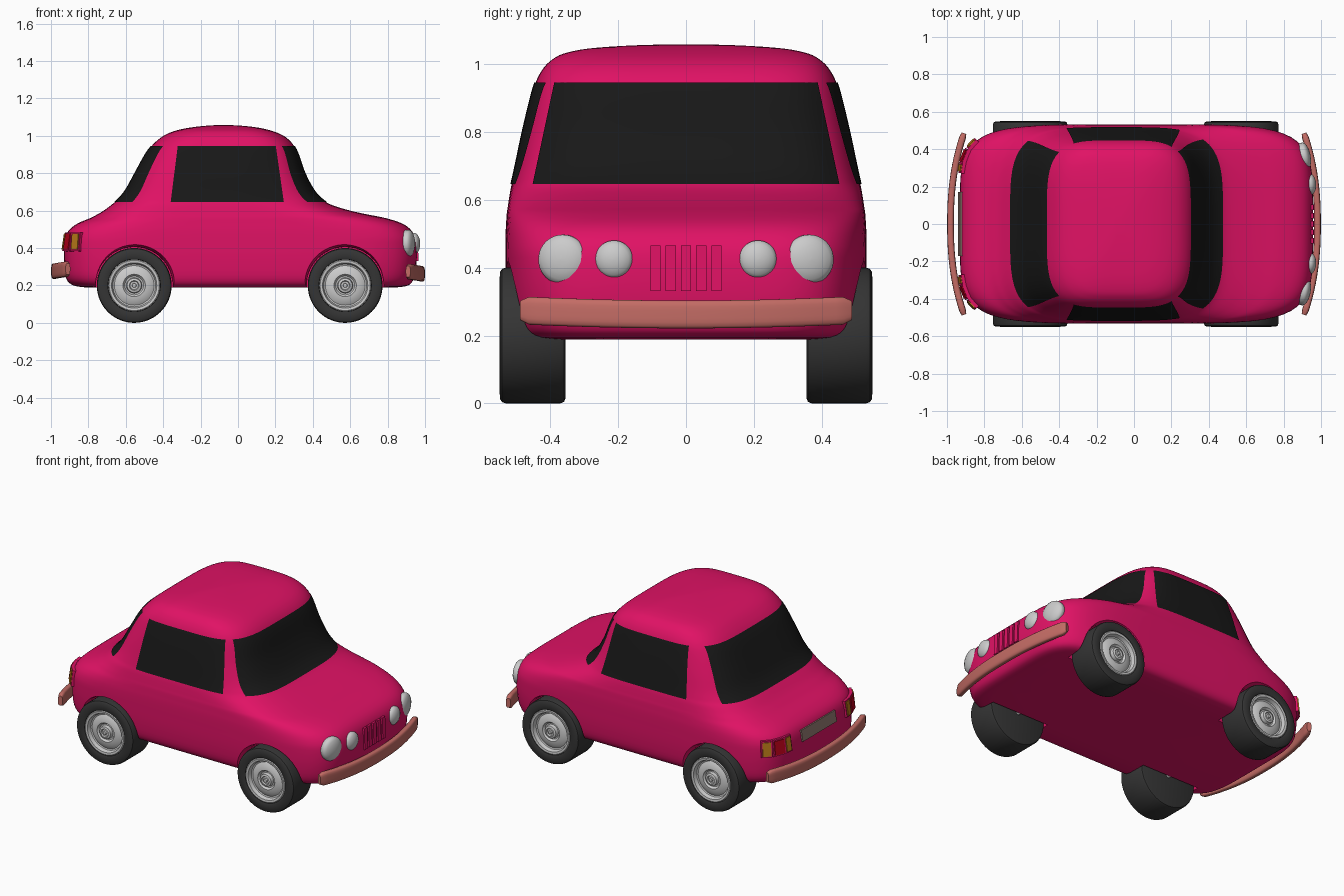
import bpy, bmesh, math
from mathutils import Vector, Matrix

if "Cube" in bpy.data.objects:
    bpy.data.objects.remove(bpy.data.objects["Cube"])


def material(name, rgb):
    m = bpy.data.materials.new(name)
    m.diffuse_color = (*rgb, 1)
    m.use_nodes = True
    m.node_tree.nodes["Principled BSDF"].inputs["Base Color"].default_value = m.diffuse_color
    return m


PINK = material("paint", (0.75, 0.006, 0.13))
GLASS = material("dark_glass", (0.009, 0.009, 0.009))
RUBBER = material("rubber", (0.035, 0.035, 0.035))
METAL = material("light_metal", (0.6, 0.6, 0.58))
BUMPER = material("bumper", (0.55, 0.15, 0.13))
ORANGE = material("orange_lens", (0.5, 0.2, 0.01))
RED = material("red_lens", (0.5, 0.0, 0.01))
PLATE = material("plate", (0.3, 0.2, 0.17))


def finish(bm, name, mat, angle=35):
    bmesh.ops.recalc_face_normals(bm, faces=bm.faces)
    me = bpy.data.meshes.new(name)
    bm.to_mesh(me)
    bm.free()
    me.materials.append(mat)
    ob = bpy.data.objects.new(name, me)
    bpy.context.collection.objects.link(ob)
    smooth(ob, angle)
    return ob


def smooth(ob, angle=35):
    bpy.ops.object.select_all(action='DESELECT')
    ob.select_set(True)
    bpy.context.view_layer.objects.active = ob
    bpy.ops.object.shade_smooth_by_angle(angle=math.radians(angle))


def loft(rings, closed=True, caps=True):
    bm = bmesh.new()
    vs = [[bm.verts.new(p) for p in r] for r in rings]
    n = len(vs[0])
    for a, b in zip(vs, vs[1:]):
        for i in range(n if closed else n - 1):
            j = (i + 1) % n
            bm.faces.new((a[i], a[j], b[j], b[i]))
    if caps:
        bm.faces.new(vs[0])
        bm.faces.new(vs[-1])
    return bm


def lathe(name, profile, pos, axis, mat, segs=48):
    # profile of (radius, height along axis)
    q = Vector(axis).to_track_quat('Z', 'Y')
    rings = [[Vector(pos) + q @ Vector((r * math.cos(t), r * math.sin(t), h))
              for t in (2 * math.pi * i / segs for i in range(segs))] for r, h in profile]
    return finish(loft(rings), name, mat)


# Body levels: height, rear x, front x, half width
LEVELS = [(.188, -.80, .83, .45), (.20, -.88, .91, .495), (.24, -.92, .94, .52),
          (.33, -.93, .955, .53), (.43, -.928, .953, .532), (.49, -.908, .93, .532),
          (.53, -.86, .88, .53), (.56, -.79, .79, .528), (.58, -.752, .69, .525),
          (.60, -.718, .60, .522), (.63, -.678, .502, .517), (.66, -.642, .452, .51),
          (.71, -.60, .405, .499), (.80, -.55, .357, .48), (.90, -.495, .322, .456),
          (.95, -.458, .297, .441), (.985, -.42, .265, .422), (1.01, -.38, .225, .398),
          (1.03, -.325, .17, .362), (1.045, -.25, .10, .29), (1.054, -.17, .02, .17),
          (1.058, -.10, -.06, .04)]
SUB = 4


def catmull(p, t):
    a, b, c, d = (Vector(v) for v in p)
    return .5 * (2 * b + (c - a) * t + (2 * a - 5 * b + 4 * c - d) * t * t
                 + (3 * b - a - 3 * c + d) * t ** 3)


ROWS = []
L = [LEVELS[0]] + LEVELS + [LEVELS[-1]]
for k in range(len(LEVELS) - 1):
    ROWS += [catmull(L[k:k + 4], s / SUB) for s in range(SUB)]
ROWS.append(Vector(LEVELS[-1]))


def section(row):
    z, xb, xf, w = row
    f = min(max((z - .45) / .2, 0), 1)
    return z, (xb + xf) / 2, (xf - xb) / 2, w, 5.2 - f


def at_height(z):
    for a, b in zip(ROWS, ROWS[1:]):
        if a[0] <= z <= b[0]:
            return section(a.lerp(b, (z - a[0]) / (b[0] - a[0])))


def end_point(y, z, side):
    _, c, a, w, n = at_height(z)
    return Vector((c + side * a * (1 - abs(y / w) ** n) ** (1 / n), y, z))


def side_point(x, z, side):
    _, c, a, w, n = at_height(z)
    return Vector((x, side * w * (1 - abs((x - c) / a) ** n) ** (1 / n), z))


# Body shell
rings = []
for row in ROWS:
    z, c, a, w, n = section(row)
    ring = []
    for i in range(144):
        t = 2 * math.pi * i / 144
        r = (abs(math.cos(t)) ** n + abs(math.sin(t)) ** n) ** (-1 / n)
        ring.append((c + a * r * math.cos(t), w * r * math.sin(t), z))
    rings.append(ring)
body = finish(loft(rings), "body", PINK)

# Wheels and wheel arches
for x, end in ((-.555, "rear"), (.573, "front")):
    for s, sd in ((-1, "right"), (1, "left")):
        cutter = lathe("arch_cutter", [(.205, .335), (.207, .48), (.232, .58)],
                       (x, 0, .2), (0, s, 0), PINK, 64)
        mod = body.modifiers.new("arch", 'BOOLEAN')
        mod.operation, mod.object, mod.solver = 'DIFFERENCE', cutter, 'EXACT'
        bpy.context.view_layer.objects.active = body
        bpy.ops.object.modifier_apply(modifier=mod.name)
        bpy.data.objects.remove(cutter)
        tag = f"{end}_{sd}"
        lathe("tire_" + tag, [(.01, .355), (.185, .355), (.195, .359), (.2, .37), (.2, .53),
                              (.196, .542), (.187, .548), (.15, .55), (.14, .545), (.138, .50),
                              (.01, .50)], (x, 0, .2), (0, s, 0), RUBBER, 64)
        lathe("rim_" + tag, [(.139, .50), (.139, .543), (.134, .547), (.121, .545), (.114, .522),
                             (.106, .519), (.085, .532), (.06, .535), (.05, .522), (.042, .522),
                             (.038, .542), (.026, .546), (.022, .538), (.012, .538), (.010, .548),
                             (.002, .549)], (x, 0, .2), (0, s, 0), METAL)
        lathe("axle_" + tag, [(.012, .31), (.012, .36)], (x, 0, .2), (0, s, 0), METAL, 16)
smooth(body)


# Windows follow the body surface
def window(name, point, lo, hi, side, out):
    z0, z1 = .645, .945
    rows = []
    for j in range(21):
        f = j / 20
        a, b = (lo[k] + (hi[k] - lo[k]) * f for k in (0, 1))
        rows.append([point(a + (b - a) * i / 32, z0 + (z1 - z0) * f, side)
                     + Vector(out) * side + Vector((0, 0, .001)) for i in range(33)])
    bm = loft(rows, closed=False, caps=False)
    ob = finish(bm, name, GLASS, 60)
    nrm = ob.data.polygons[330].normal
    if nrm.dot(Vector(out) * side) < 0:
        ob.data.flip_normals()


window("windscreen", end_point, (-.452, .452), (-.388, .388), 1, (.004, 0, 0))
window("rear_window", end_point, (-.445, .445), (-.385, .385), -1, (.004, 0, 0))
for s in (-1, 1):
    window("side_window", side_point, (-.36, .245), (-.322, .202), s, (0, .004, 0))


# Bumpers: rounded bar swept along a bowed path
def bumper(name, s, z):
    rings = []
    for i in range(41):
        u = i / 20 - 1
        end = min(1, .72 + (1 - abs(u)) * 9)
        x = .981 - .072 * abs(u) ** 2.3
        tilt = math.atan(.15 * u * abs(u) ** .3 * 2.3)
        ring = []
        for k in range(24):
            t = 2 * math.pi * k / 24
            ct, st = math.cos(t), math.sin(t)
            r = (abs(ct) ** 4 + abs(st) ** 4) ** -.25
            d = .018 * r * ct * end
            ring.append((s * (x + d * math.cos(tilt)), .485 * u + d * math.sin(tilt),
                         z + .012 * u * u + .041 * r * st * end))
        rings.append(ring)
    finish(loft(rings), name, BUMPER, 45)


bumper("front_bumper", 1, .262)
bumper("rear_bumper", -1, .276)

# Headlights
for s in (-1, 1):
    for r, y, x, turn in ((.073, .363, .912, .2), (.056, .212, .942, .06)):
        k = r / .073
        lathe("headlight", [(.06 * k, -.05), (.069 * k, -.035), (r, -.01), (r, .003), (.069 * k, .012),
                            (.058 * k, .02), (.04 * k, .027), (.02 * k, .031), (.002, .032)],
              (x, s * y, .424), (1, s * turn, 0), METAL)


# Small blocks set flush on the nose or tail
def block(name, y, z, side, w, h, d, mat):
    e = .004
    p = end_point(y, z, side)
    dy = end_point(y + e, z, side) - end_point(y - e, z, side)
    dz = end_point(y, z + e, side) - end_point(y, z - e, side)
    nrm = dy.cross(dz).normalized()
    if nrm.x * side < 0:
        nrm.negate()
    bm = bmesh.new()
    bmesh.ops.create_cube(bm, size=1, matrix=Matrix.Translation(p)
                          @ nrm.to_track_quat('Z', 'Y').to_matrix().to_4x4()
                          @ Matrix.Diagonal((w, h, d, 1)))
    finish(bm, name, mat)


for i in range(-2, 3):
    block("grille_bar", i * .045, .398, 1, .03, .133, .014, PINK)
block("number_plate", 0, .435, -1, .34, .07, .016, PLATE)
for s in (-1, 1):
    for y, w, mat in ((.298, .038, ORANGE), (.361, .068, RED), (.425, .05, ORANGE)):
        block("tail_light_frame", s * y, .433, -1, w + .016, .1, .02, PINK)
        block("tail_light", s * y, .433, -1, w, .085, .032, mat)
